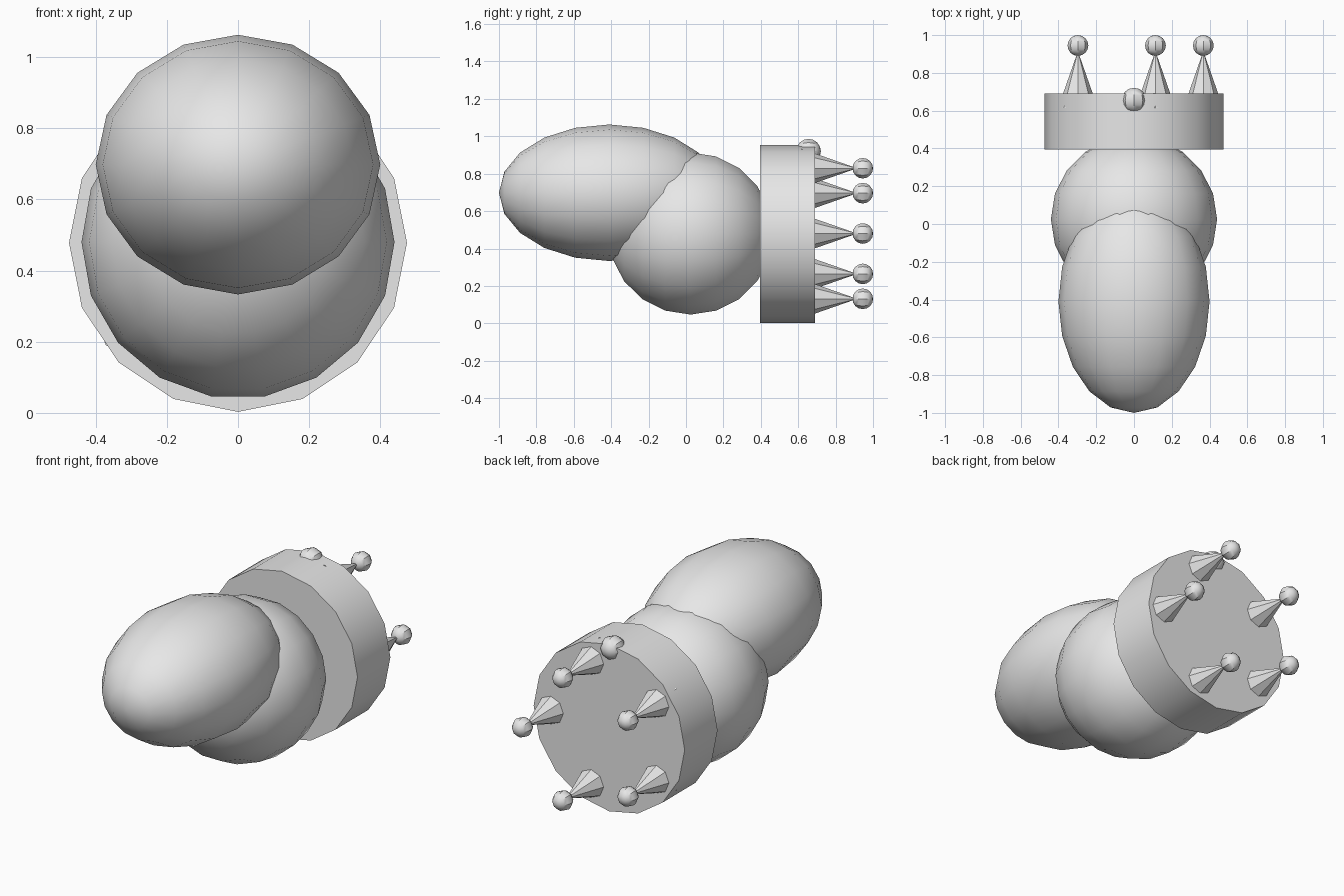
import bpy, bmesh
from math import sin, cos, pi, tau, radians

old = bpy.data.objects.get("Cube")
if old:
    bpy.data.objects.remove(old, do_unlink=True)

# Single grey material
grey = bpy.data.materials.new("plain grey")
grey.use_nodes = True
grey.diffuse_color = (0.8, 0.8, 0.8, 1)
bsdf = next(n for n in grey.node_tree.nodes if n.type == 'BSDF_PRINCIPLED')
bsdf.inputs["Base Color"].default_value = (0.8, 0.8, 0.8, 1)


def lathe(name, centre, profile, sides, scale=(1, 1, 1)):
    """Turn a (y, radius) profile about the y axis; zero radius makes a pole."""
    bm = bmesh.new()
    rings = []
    for y, r in profile:
        n = sides if r > 1e-6 else 1
        rings.append([bm.verts.new((r * cos(tau * i / sides) * scale[0], y * scale[1],
                                    r * sin(tau * i / sides) * scale[2])) for i in range(n)])
    for a, b in zip(rings, rings[1:]):
        for i in range(sides):
            j = (i + 1) % sides
            corners = [a[i % len(a)], a[j % len(a)], b[j % len(b)], b[i % len(b)]]
            bm.faces.new(list(dict.fromkeys(corners)))
    for ring in (rings[0], rings[-1]):
        if len(ring) > 1:
            bm.faces.new(ring)
    bmesh.ops.recalc_face_normals(bm, faces=bm.faces)
    # Smooth shading with sharp creases kept
    for f in bm.faces:
        f.smooth = True
    for e in bm.edges:
        e.smooth = e.calc_face_angle(0) < radians(30)
    mesh = bpy.data.meshes.new(name)
    bm.to_mesh(mesh)
    bm.free()
    mesh.materials.append(grey)
    ob = bpy.data.objects.new(name, mesh)
    ob.location = centre
    bpy.context.collection.objects.link(ob)
    return ob


def ball(name, centre, size, sides, rows):
    arc = [(-cos(pi * k / rows), sin(pi * k / rows)) for k in range(rows + 1)]
    return lathe(name, centre, arc, sides, size)


# Head parts
ball("long_front_ellipsoid", (0, -0.41, 0.698), (0.4, 0.59, 0.365), 16, 10)
ball("round_body", (0, 0.025, 0.48), (0.44, 0.44, 0.44), 18, 10)

# Drum at the back
lathe("back_drum", (0, 0, 0.478), [(0.395, 0.475), (0.69, 0.475)], 16)

# Five ball-tipped spikes in a ring
for k in range(5):
    x = 0.367 * cos(tau * k / 5)
    z = 0.48 + 0.367 * sin(tau * k / 5)
    lathe(f"spike_{k + 1}", (x, 0, z), [(0.615, 0.105), (0.915, 0)], 8)
    ball(f"spike_ball_{k + 1}", (x, 0.945, z), (0.055,) * 3, 8, 8)

# Stud on top of the drum
ball("top_stud", (0, 0.655, 0.92), (0.066,) * 3, 8, 8)
